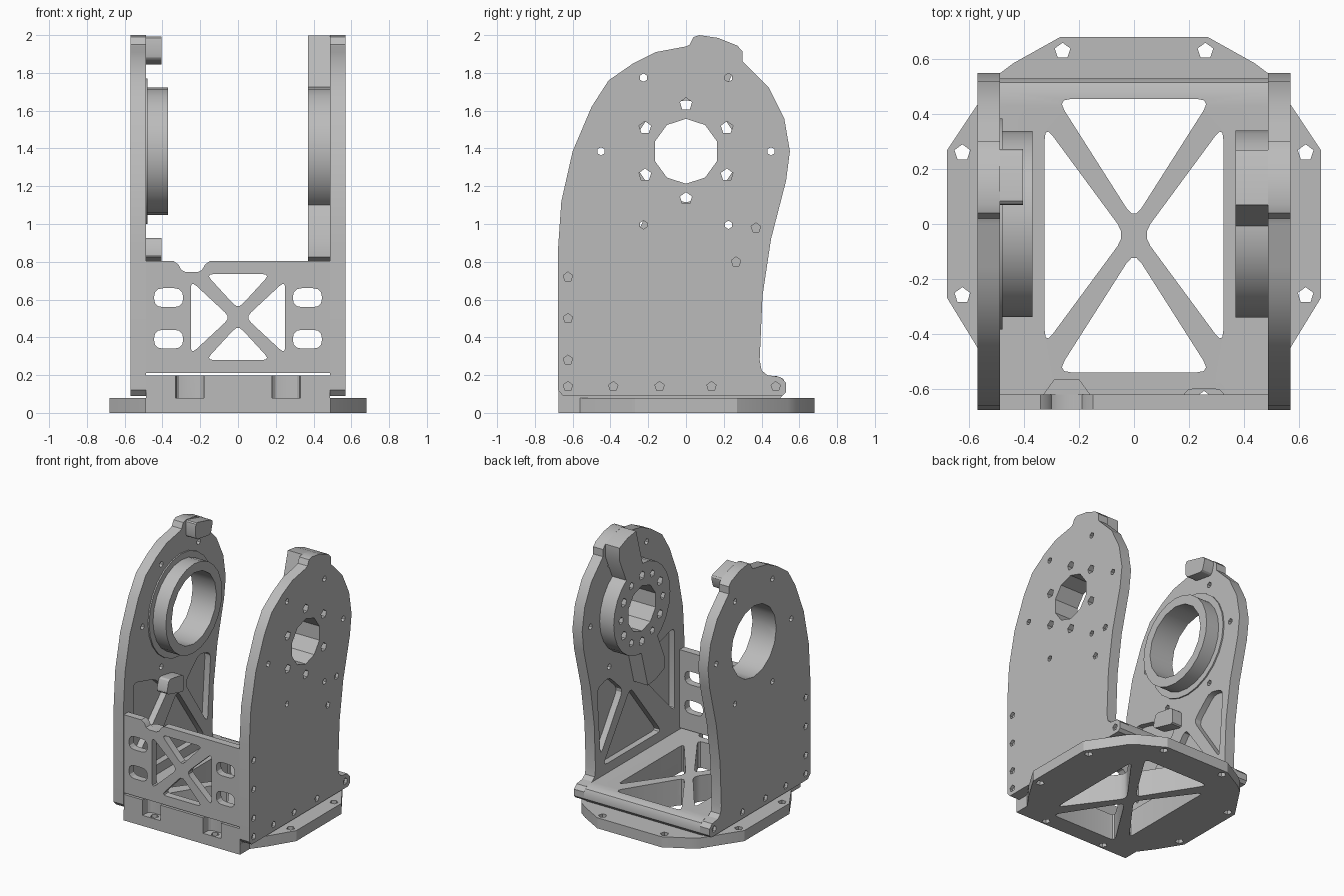
import bpy, bmesh, math
from mathutils import Vector

if "Cube" in bpy.data.objects:
    bpy.data.objects.remove(bpy.data.objects["Cube"])

metal = bpy.data.materials.new("plain grey metal")
metal.use_nodes = True
GREY = (0.5, 0.5, 0.5, 1)
metal.diffuse_color = GREY
metal.node_tree.nodes["Principled BSDF"].inputs["Base Color"].default_value = GREY

HUB = 1.385          # height of the pivot axis
PLACE = {"x": lambda p, t: (t, p[0], p[1]),
         "y": lambda p, t: (p[0], t, p[1]),
         "z": lambda p, t: (p[0], p[1], t)}


def circle(u, v, r, n, start=90):
    steps = [math.radians(start + 360 * i / n) for i in range(n)]
    return [(u + r * math.cos(a), v + r * math.sin(a)) for a in steps]


def rounded(pts, r, n=3):
    """Round every corner of a polygon with a short curve."""
    out = []
    for i, p in enumerate(pts):
        p = Vector(p)
        a = p + (Vector(pts[i - 1]) - p).normalized() * r
        b = p + (Vector(pts[(i + 1) % len(pts)]) - p).normalized() * r
        for k in range(n + 1):
            t = k / n
            out.append(tuple(a * (1 - t) ** 2 + p * 2 * t * (1 - t) + b * t * t))
    return out


def rect(u0, u1, v0, v1):
    return [(u0, v0), (u1, v0), (u1, v1), (u0, v1)]


def flip(pts):
    return [(-u, v) for u, v in pts]


def mesh_of(prisms):
    bm = bmesh.new()
    for axis, pts, lo, hi in prisms:
        bottom = bm.faces.new([bm.verts.new(PLACE[axis](p, lo)) for p in pts])
        top = bmesh.ops.extrude_face_region(bm, geom=[bottom])["geom"]
        shift = Vector(PLACE[axis]((0, 0), hi - lo))
        bmesh.ops.translate(bm, vec=shift, verts=[v for v in top if isinstance(v, bmesh.types.BMVert)])
    bmesh.ops.recalc_face_normals(bm, faces=bm.faces)
    me = bpy.data.meshes.new("part")
    bm.to_mesh(me)
    bm.free()
    return me


def part(name, axis, pts, lo, hi, cuts=()):
    """Extruded outline with extruded cut-outs removed."""
    ob = bpy.data.objects.new(name, mesh_of([(axis, pts, lo, hi)]))
    bpy.context.collection.objects.link(ob)
    if cuts:
        cutter = bpy.data.objects.new("cutter", mesh_of(cuts))
        cutter.hide_render = True
        bpy.context.collection.objects.link(cutter)
        mod = ob.modifiers.new("cut", "BOOLEAN")
        mod.operation, mod.solver, mod.object = "DIFFERENCE", "EXACT", cutter
        graph = bpy.context.evaluated_depsgraph_get()
        ob.data = bpy.data.meshes.new_from_object(ob.evaluated_get(graph))
        ob.modifiers.clear()
        bpy.data.objects.remove(cutter)
    ob.data.materials.clear()
    ob.data.materials.append(metal)
    bpy.ops.object.select_all(action="DESELECT")
    ob.select_set(True)
    bpy.context.view_layer.objects.active = ob
    bpy.ops.object.shade_smooth_by_angle(angle=math.radians(28))
    return ob


# Base plate and floor share the cross-braced openings
side_gap = [(0.325, 0.36), (0.325, -0.44), (0.03, -0.04)]
openings = [rounded([(-0.28, 0.455), (0.28, 0.455), (0, 0.015)], 0.05),
            rounded([(-0.28, -0.54), (0.28, -0.54), (0, -0.1)], 0.05),
            rounded(side_gap, 0.05), rounded(flip(side_gap), 0.05)]
braces = [("z", o, -0.1, 0.4) for o in openings]
bolts = [("z", circle(sx * u, v, 0.03, 5), -0.1, 0.15)
         for sx in (-1, 1) for u, v in ((0.26, 0.63), (0.625, 0.26), (0.625, -0.26), (0.255, -0.638))]
half = [(0.49, -0.675), (0.49, -0.56), (0.57, -0.45), (0.68, -0.27),
        (0.68, 0.27), (0.5, 0.54), (0.44, 0.585), (0.27, 0.68)]
part("base_plate", "z", half + flip(half)[::-1], 0, 0.08, braces + bolts)

floor_profile = [(-0.675, 0.08), (0.5, 0.08), (0.53, 0.11), (0.53, 0.15),
                 (0.515, 0.18), (0.48, 0.195), (0.43, 0.198), (-0.675, 0.198)]
recesses = [("z", rounded(rect(s * 0.255 - 0.075, s * 0.255 + 0.075, -0.8, -0.6), 0.04), 0.0, 0.3)
            for s in (-1, 1)]
part("floor_frame", "x", floor_profile, -0.488, 0.488, braces + recesses)

# Front plate with braces, slots and a cable notch
top_gap = [(-0.17, 0.735), (0.17, 0.735), (0, 0.55)]
front_gap = [(0.25, 0.7), (0.25, 0.31), (0.04, 0.505)]
gaps = [top_gap, [(u, 1.015 - v) for u, v in top_gap], front_gap, flip(front_gap)]
front_cuts = [("y", rounded(g, 0.04), -0.8, -0.5) for g in gaps]
front_cuts += [("y", rounded(rect(u, u + 0.155, v, v + 0.1), 0.048), -0.8, -0.5)
               for u in (-0.445, 0.29) for v in (0.34, 0.56)]
front_outline = [(-0.488, 0.21), (0.488, 0.21), (0.488, 0.803), (-0.15, 0.803), (-0.175, 0.785),
                 (-0.19, 0.757), (-0.215, 0.745), (-0.275, 0.745), (-0.3, 0.757),
                 (-0.315, 0.785), (-0.34, 0.803), (-0.488, 0.803)]
part("front_plate", "y", front_outline, -0.675, -0.62, front_cuts)
part("cable_saddle", "z", [(-0.33, -0.62), (-0.16, -0.62), (-0.2, -0.565), (-0.29, -0.565)], 0.7, 0.745)

# Side plates
outline = [(-0.65, 0.09), (0.51, 0.09), (0.53, 0.11), (0.53, 0.16), (0.5, 0.19), (0.43, 0.2),
           (0.4, 0.225), (0.39, 0.28), (0.405, 0.62), (0.45, 0.92), (0.53, 1.23), (0.55, HUB),
           (0.52, 1.56), (0.44, 1.72), (0.36, 1.8), (0.3, 1.86), (0.3, 1.915), (0.27, 1.945),
           (0.17, 1.985), (0.07, 2), (0.04, 1.99), (0.02, 1.95), (0, 1.94), (-0.16, 1.91),
           (-0.28, 1.85), (-0.41, 1.76), (-0.5, 1.62), (-0.6, HUB), (-0.66, 1.12),
           (-0.678, 0.86), (-0.678, 0.12)]
pockets = [[(-0.4, 0.27), (0.3, 0.27), (-0.03, 0.74)],
           [(-0.56, 0.36), (-0.14, 0.79), (-0.3, 0.93), (-0.56, 1.0)],
           [(0.33, 0.36), (0.37, 0.88), (0.23, 0.92), (0.06, 0.76)]]
screws = [(-0.625, z) for z in (0.28, 0.5, 0.72)] + [(y, 0.14) for y in (-0.625, -0.385, -0.14, 0.135, 0.475)]
spots = circle(0, HUB, 0.25, 6)


def span(s, a, b):
    return sorted((s * a, s * b))


for name, s, bore, sides in (("left_side_plate", 1, 0.172, 10), ("right_side_plate", -1, 0.27, 16)):
    through = span(s, 0.3, 0.7)
    cuts = [("x", circle(0, HUB, bore, sides), *through)]
    cuts += [("x", circle(y, z, 0.022, 6), *through) for y, z in circle(0, HUB, 0.45, 6, 0)]
    blind = screws + ([(0.37, 0.98), (0.265, 0.8)] if s > 0 else [])
    cuts += [("x", circle(y, z, 0.026, 5), *span(s, 0.548, 0.7)) for y, z in blind]
    cuts += [("x", rounded(p, 0.05), *span(s, 0.4, 0.535)) for p in pockets]
    if s > 0:
        cuts += [("x", circle(y, z, 0.034, 5), *through) for y, z in spots]
    part(name, "x", outline, *span(s, 0.488, 0.57), cuts)

# Left hub with its bolt circle and stop arms
hub_cuts = [("x", circle(0, HUB, 0.172, 10), 0.3, 0.6)]
hub_cuts += [("x", circle(y, z, 0.034, 5), 0.3, 0.6) for y, z in spots]
hub_cuts += [("x", circle(y, z, 0.028, 5), 0.3, 0.45) for y, z in circle(0, HUB, 0.25, 6, 0)]
part("left_hub", "x", circle(0, HUB, 0.34, 24), 0.37, 0.49, hub_cuts)

arm = [(-0.02, 1.68), (0.19, 1.67), (0.27, 1.85), (0.27, 1.945), (0.17, 1.985), (0.07, 1.998)]
stop = rounded([(0.07, 1.87), (0.25, 1.84), (0.28, 1.945), (0.07, 2.0)], 0.03)


def half_turn(pts):
    return [(-y, 2 * HUB - z) for y, z in pts]


part("upper_left_arm", "x", arm, 0.37, 0.49)
part("lower_left_arm", "x", half_turn(arm), 0.37, 0.49)

# Right bearing ring, its thin flange and stop blocks
ring_bore = [("x", circle(0, HUB, 0.27, 16), -0.6, -0.3)]
part("bearing_ring", "x", circle(0, HUB, 0.338, 24), -0.488, -0.37, ring_bore)
part("bearing_flange", "x", circle(0, HUB, 0.385, 24), -0.488, -0.478, ring_bore)
part("upper_right_stop", "x", stop, -0.49, -0.405)
part("lower_right_stop", "x", half_turn(stop), -0.49, -0.405)
